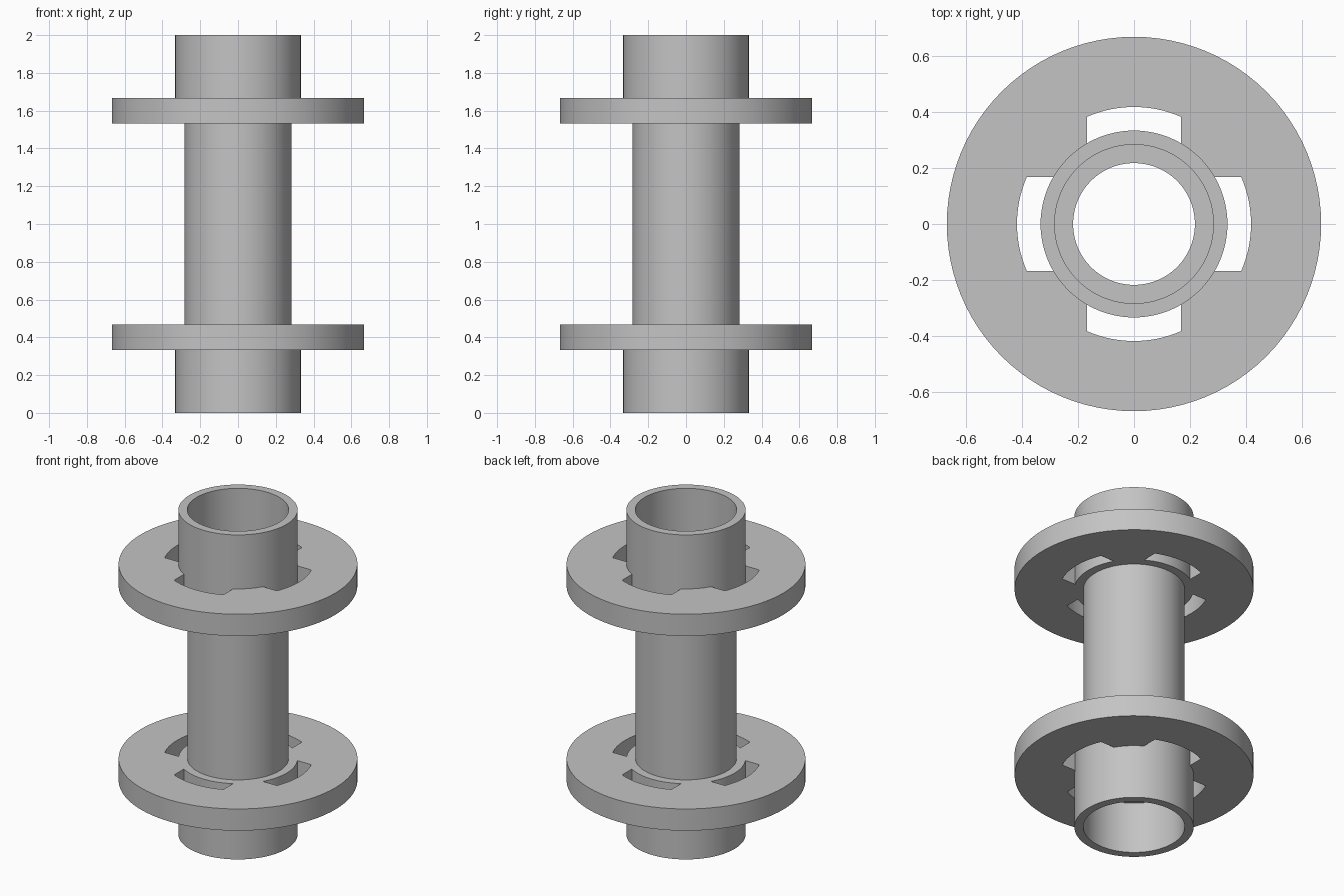
import bpy, bmesh, math

cube = bpy.data.objects.get("Cube")
if cube:
    bpy.data.objects.remove(cube, do_unlink=True)

HEIGHT, SEGMENTS = 2.0, 96
BORE, TUBE, COLLAR, SLOT, FLANGE = 0.217, 0.283, 0.333, 0.417, 0.667
COLLAR_TOP, FLANGE_BASE, TUBE_BASE = 0.467, 0.333, 0.317
SLOT_HALF = 0.168

grey = bpy.data.materials.new("plain grey")
grey.use_nodes = True
colour = (0.55, 0.55, 0.55, 1)
grey.diffuse_color = colour
grey.node_tree.nodes["Principled BSDF"].inputs["Base Color"].default_value = colour


def add_object(name, bm):
    bmesh.ops.recalc_face_normals(bm, faces=bm.faces)
    mesh = bpy.data.meshes.new(name)
    bm.to_mesh(mesh)
    bm.free()
    mesh.materials.append(grey)
    obj = bpy.data.objects.new(name, mesh)
    bpy.context.collection.objects.link(obj)
    return obj


def select(obj):
    bpy.ops.object.select_all(action='DESELECT')
    obj.select_set(True)
    bpy.context.view_layer.objects.active = obj


def smooth(obj):
    select(obj)
    bpy.ops.object.shade_smooth_by_angle(angle=math.radians(30))


def ring(name, inner, outer, low, high):
    """Revolve a rectangular profile into a pipe section."""
    bm = bmesh.new()
    profile = ((inner, low), (outer, low), (outer, high), (inner, high))
    loops = []
    for i in range(SEGMENTS):
        a = math.tau * i / SEGMENTS
        loops.append([bm.verts.new((r * math.cos(a), r * math.sin(a), z)) for r, z in profile])
    for i, loop in enumerate(loops):
        after = loops[(i + 1) % SEGMENTS]
        for j in range(4):
            k = (j + 1) % 4
            bm.faces.new((loop[j], after[j], after[k], loop[k]))
    return add_object(name, bm)


def slot_cutter(low, high):
    """Four straight-sided slots with a curved outer end."""
    bm = bmesh.new()
    limit = math.asin(SLOT_HALF / SLOT)
    arc = [limit * (i / 8 - 1) for i in range(17)]
    outline = [(SLOT * math.cos(a), SLOT * math.sin(a)) for a in arc]
    outline += [(TUBE - 0.03, SLOT_HALF), (TUBE - 0.03, -SLOT_HALF)]
    for turn in range(4):
        c, s = ((1, 0), (0, 1), (-1, 0), (0, -1))[turn]
        face = bm.faces.new([bm.verts.new((x * c - y * s, x * s + y * c, low)) for x, y in outline])
        made = bmesh.ops.extrude_face_region(bm, geom=[face])
        top = [v for v in made["geom"] if isinstance(v, bmesh.types.BMVert)]
        bmesh.ops.translate(bm, verts=top, vec=(0, 0, high - low))
    cutter = add_object("slot_cutter", bm)
    cutter.hide_render = True
    return cutter


# Central tube, seated inside both end collars
smooth(ring("central_tube", BORE, TUBE, TUBE_BASE, HEIGHT - TUBE_BASE))

# Matching collar and slotted flange at each end
for end, flip in (("lower", False), ("upper", True)):
    def span(low, high):
        return (HEIGHT - high, HEIGHT - low) if flip else (low, high)

    smooth(ring(end + "_collar", TUBE, COLLAR, *span(0, COLLAR_TOP)))
    low, high = span(FLANGE_BASE, COLLAR_TOP)
    flange = ring(end + "_flange", COLLAR, FLANGE, low, high)
    cutter = slot_cutter(low - 0.1, high + 0.1)
    cut = flange.modifiers.new("slots", 'BOOLEAN')
    cut.operation, cut.solver, cut.object = 'DIFFERENCE', 'EXACT', cutter
    select(flange)
    bpy.ops.object.modifier_apply(modifier=cut.name)
    bpy.data.objects.remove(cutter, do_unlink=True)
    smooth(flange)
